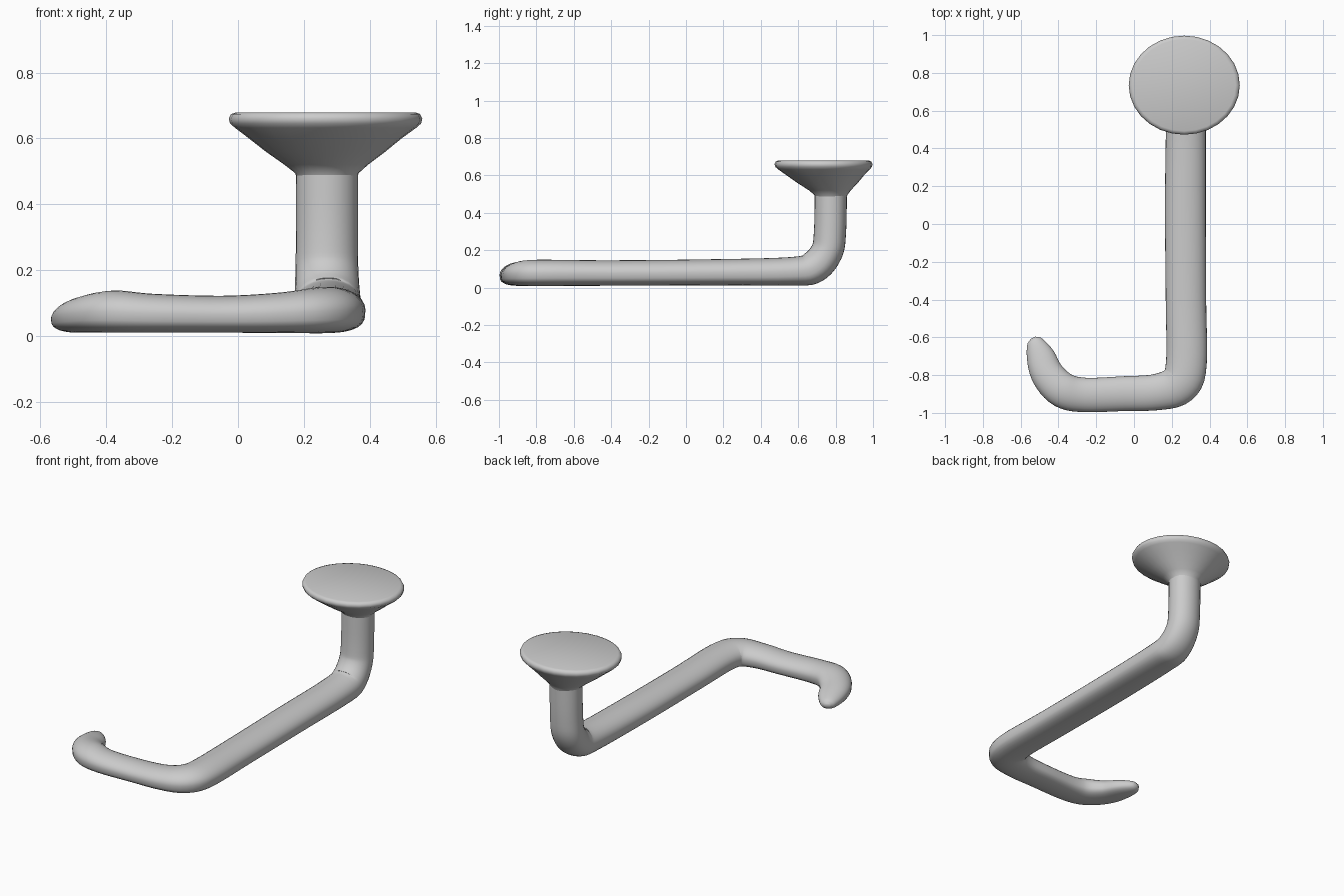
import bpy, bmesh
from math import sin, cos, pi
from mathutils import Vector

cube = bpy.data.objects.get("Cube")
if cube:
    bpy.data.objects.remove(cube)

SIDES = 28
grey = bpy.data.materials.new("plain grey")
grey.use_nodes = True
tone = (0.6, 0.6, 0.6, 1)
grey.diffuse_color = tone
grey.node_tree.nodes["Principled BSDF"].inputs["Base Color"].default_value = tone


def smooth_stations(stations, steps):
    """Catmull-Rom interpolation of every value in the stations."""
    pts = [Vector(s) for s in stations]
    pts = [2 * pts[0] - pts[1]] + pts + [2 * pts[-1] - pts[-2]]
    out = []
    for a, b, c, d in zip(pts, pts[1:], pts[2:], pts[3:]):
        for i in range(steps):
            t = i / steps
            out.append(0.5 * (2 * b + (c - a) * t + (2 * a - 5 * b + 4 * c - d) * t * t
                              + (3 * b - a - 3 * c + d) * t ** 3))
    return out + [pts[-2]]


def loft(name, rings, angle):
    """Skin a list of closed rings and cap both ends."""
    bm = bmesh.new()
    loops = [[bm.verts.new(p) for p in ring] for ring in rings]
    for low, high in zip(loops, loops[1:]):
        for i in range(SIDES):
            j = (i + 1) % SIDES
            bm.faces.new((low[i], low[j], high[j], high[i]))
    bm.faces.new(loops[0])
    bm.faces.new(loops[-1])
    bmesh.ops.recalc_face_normals(bm, faces=bm.faces)
    mesh = bpy.data.meshes.new(name)
    bm.to_mesh(mesh)
    bm.free()
    mesh.materials.append(grey)
    obj = bpy.data.objects.new(name, mesh)
    bpy.context.collection.objects.link(obj)
    bpy.ops.object.select_all(action="DESELECT")
    obj.select_set(True)
    bpy.context.view_layer.objects.active = obj
    bpy.ops.object.shade_smooth_by_angle(angle=angle)


def section(s, tangent, side):
    """Oval cross-section whose underside flattens with the last value."""
    x, y, z, half_w, half_h, flat = s
    up = side.cross(tangent).normalized()
    ring = []
    for i in range(SIDES):
        a = 2 * pi * i / SIDES
        u, v = cos(a), sin(a)
        if v < 0:
            v = -abs(v) ** (1 - 0.5 * flat)
        ring.append(Vector((x, y, z)) + side * u * half_w + up * v * half_h)
    return ring


# Bent rod: hooked tip, front arm, long bar, upright post
# Each station: x, y, z, half width, half height, underside flatness
rod = smooth_stations([
    (-0.535, -0.603, 0.045, 0.015, 0.012, 0),
    (-0.525, -0.625, 0.047, 0.044, 0.030, 0.4),
    (-0.495, -0.700, 0.055, 0.075, 0.045, 0.7),
    (-0.455, -0.800, 0.066, 0.088, 0.056, 0.8),
    (-0.375, -0.880, 0.074, 0.094, 0.064, 0.8),
    (-0.260, -0.905, 0.069, 0.091, 0.059, 0.8),
    (-0.050, -0.898, 0.066, 0.092, 0.056, 0.8),
    (0.120, -0.890, 0.070, 0.096, 0.061, 0.8),
    (0.235, -0.850, 0.077, 0.108, 0.069, 0.8),
    (0.277, -0.740, 0.079, 0.108, 0.070, 0.8),
    (0.275, -0.400, 0.078, 0.107, 0.068, 0.8),
    (0.272, 0.100, 0.081, 0.108, 0.070, 0.8),
    (0.275, 0.560, 0.087, 0.105, 0.076, 0.7),
    (0.273, 0.680, 0.108, 0.100, 0.087, 0.5),
    (0.270, 0.752, 0.190, 0.096, 0.086, 0.3),
    (0.270, 0.770, 0.300, 0.094, 0.086, 0.2),
    (0.270, 0.775, 0.530, 0.094, 0.086, 0.2),
], 5)
rings = []
side = None
for i, s in enumerate(rod):
    before, after = rod[max(i - 1, 0)], rod[min(i + 1, len(rod) - 1)]
    tangent = (Vector(after[:3]) - Vector(before[:3])).normalized()
    if i > len(rod) - 26:
        side = Vector((1, 0, 0))
    else:
        side = tangent.cross(Vector((0, 0, 1))).normalized()
    rings.append(section(s, tangent, side))
loft("bent_rod", rings, pi / 3)

# Flared mounting plate on top of the post
# Each level: height, centre x, centre y, radius x, radius y
plate = [
    (0.470, 0.270, 0.775, 0.088, 0.082),
    (0.495, 0.270, 0.775, 0.097, 0.088),
    (0.520, 0.268, 0.769, 0.127, 0.112),
    (0.560, 0.266, 0.757, 0.182, 0.162),
    (0.600, 0.265, 0.745, 0.232, 0.207),
    (0.632, 0.266, 0.738, 0.275, 0.245),
    (0.645, 0.266, 0.736, 0.290, 0.258),
    (0.660, 0.266, 0.735, 0.294, 0.262),
    (0.674, 0.266, 0.735, 0.287, 0.256),
    (0.679, 0.266, 0.735, 0.272, 0.243),
]
loft("mounting_plate", [
    [Vector((cx + rx * cos(2 * pi * i / SIDES), cy + ry * sin(2 * pi * i / SIDES), z))
     for i in range(SIDES)] for z, cx, cy, rx, ry in plate], pi / 3)
